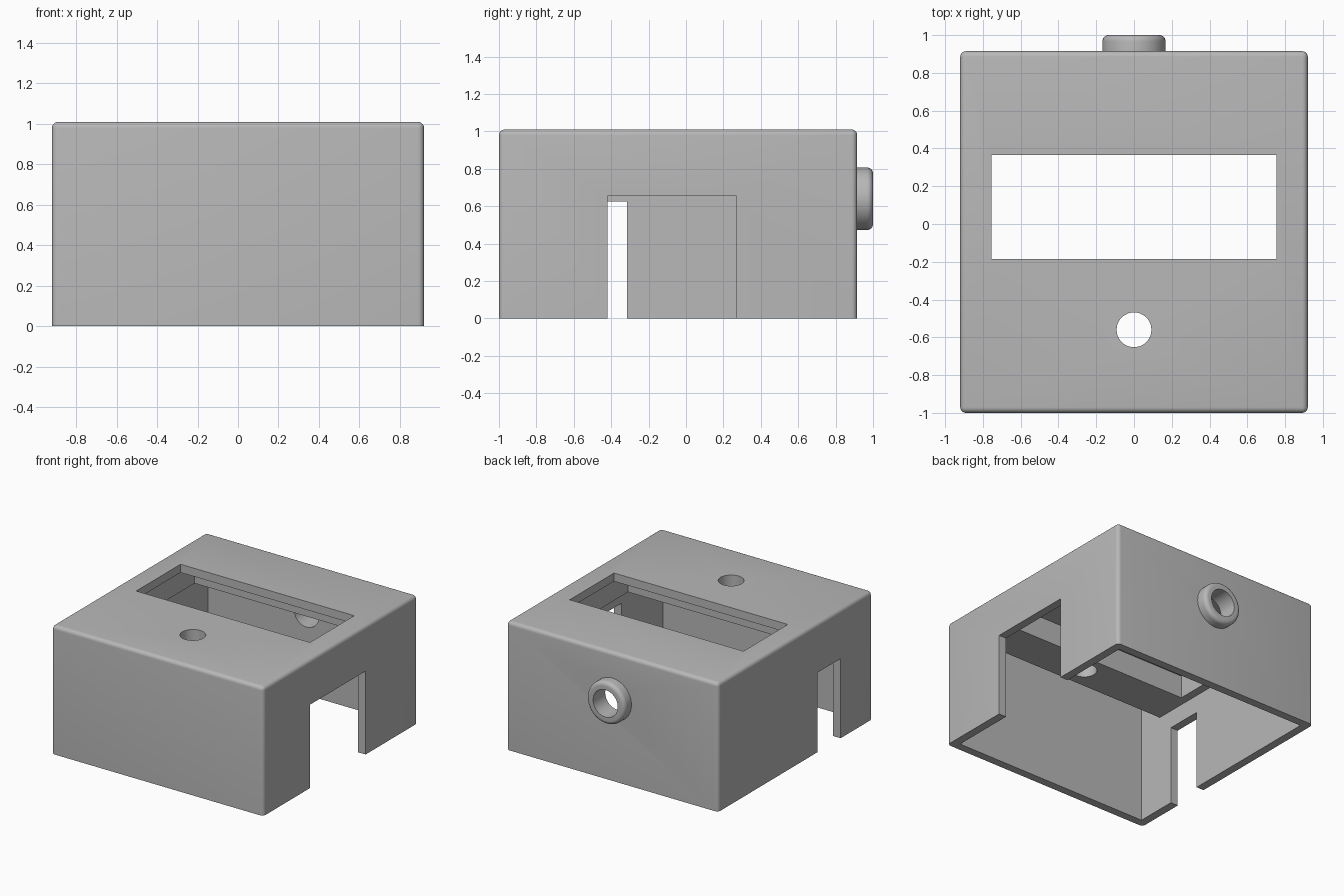
import bpy, bmesh, math
from mathutils import Matrix

old = bpy.data.objects.get("Cube")
if old:
    bpy.data.objects.remove(old, do_unlink=True)

grey = bpy.data.materials.new("plain grey")
grey.use_nodes = True
colour = (0.48, 0.48, 0.48, 1)
grey.diffuse_color = colour
grey.node_tree.nodes["Principled BSDF"].inputs["Base Color"].default_value = colour


def finish(name, bm):
    bmesh.ops.recalc_face_normals(bm, faces=bm.faces)
    mesh = bpy.data.meshes.new(name)
    bm.to_mesh(mesh)
    bm.free()
    mesh.materials.append(grey)
    ob = bpy.data.objects.new(name, mesh)
    bpy.context.scene.collection.objects.link(ob)
    return ob


def box_mesh(x, y, z):
    bm = bmesh.new()
    bmesh.ops.create_cube(bm, size=1)
    for v in bm.verts:
        for i, (lo, hi) in enumerate((x, y, z)):
            v.co[i] = lo if v.co[i] < 0 else hi
    return bm


def cylinder_mesh(radius, depth, matrix):
    bm = bmesh.new()
    bmesh.ops.create_cone(bm, cap_ends=True, segments=48, radius1=radius,
                          radius2=radius, depth=depth, matrix=matrix)
    return bm


def cut(target, bm):
    cutter = finish("cutter", bm)
    cutter.hide_render = True
    mod = target.modifiers.new("cut", 'BOOLEAN')
    mod.operation = 'DIFFERENCE'
    mod.solver = 'EXACT'
    mod.object = cutter
    bpy.context.view_layer.objects.active = target
    bpy.ops.object.modifier_apply(modifier=mod.name)
    bpy.data.objects.remove(cutter, do_unlink=True)


def smooth(ob):
    bpy.ops.object.select_all(action='DESELECT')
    ob.select_set(True)
    bpy.context.view_layer.objects.active = ob
    bpy.ops.object.shade_smooth_by_angle(angle=math.radians(35))


# Outer block, rounded on every edge except the open underside
W, FRONT, BACK, H, T = 0.92, -1.0, 0.915, 1.01, 0.065
bm = box_mesh((-W, W), (FRONT, BACK), (0, H))
edges = [e for e in bm.edges if max(v.co.z for v in e.verts) > 0.5]
bmesh.ops.bevel(bm, geom=edges, offset=0.03, segments=5, profile=0.5, affect='EDGES')
case = finish("case", bm)

# Hollow inside, with a deep ceiling left around the display pocket
inner = (-W + T, W - T)
ceiling, plate = 0.765, H - T
cut(case, box_mesh(inner, (FRONT + T, BACK - T), (-0.2, ceiling)))
cut(case, box_mesh(inner, (FRONT + T, -0.73), (0.5, plate)))
cut(case, box_mesh((-0.79, 0.79), (-0.41, 0.59), (0.5, plate)))

# Display window and button hole through the top
cut(case, box_mesh((-0.755, 0.755), (-0.185, 0.365), (0.6, 1.2)))
cut(case, cylinder_mesh(0.092, 0.8, Matrix.Translation((0, -0.56, 0.9))))

# Side openings: wide on one side, narrow on the other
cut(case, box_mesh((0.8, 1.1), (-0.42, 0.27), (-0.2, 0.655)))
cut(case, box_mesh((-1.1, -0.8), (-0.605, -0.315), (-0.2, 0.625)))

# Cable bore through the back wall
BORE, RING, MID = 0.107, 0.167, 0.64
turn = Matrix.Translation((0, 0.9, MID)) @ Matrix.Rotation(math.pi / 2, 4, 'X')
cut(case, cylinder_mesh(BORE, 0.3, turn))
smooth(case)

# Rounded collar around the bore, lathed about the y axis
fillet = 0.032
profile = [(BORE, 0.9), (RING, 0.9)]
for i in range(7):
    a = i / 6 * math.pi / 2
    profile.append((RING - fillet + fillet * math.cos(a), 1 - fillet + fillet * math.sin(a)))
profile.append((BORE, 1.0))
bm = bmesh.new()
N = 48
rings = []
for k in range(N):
    a = 2 * math.pi * k / N
    rings.append([bm.verts.new((r * math.cos(a), y, MID + r * math.sin(a))) for r, y in profile])
for k in range(N):
    p, q = rings[k], rings[(k + 1) % N]
    for j in range(len(profile)):
        n = (j + 1) % len(profile)
        bm.faces.new((p[j], p[n], q[n], q[j]))
smooth(finish("cable_collar", bm))
